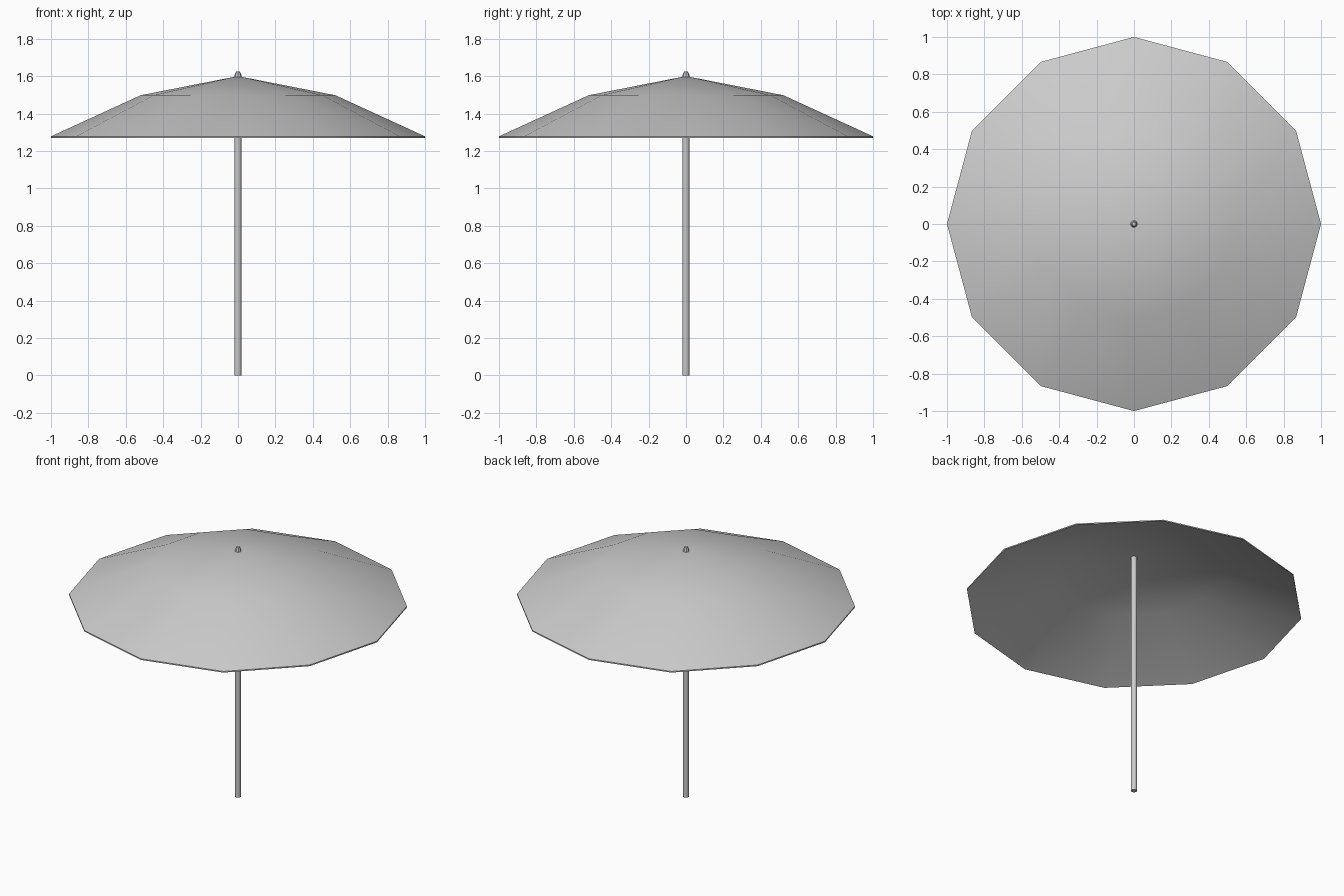
import bpy, bmesh
from math import cos, sin, pi, radians

if "Cube" in bpy.data.objects:
    bpy.data.objects.remove(bpy.data.objects["Cube"])


def lathe(name, profile, sides, angle):
    """Revolve (radius, z) points around the z axis; radius 0 makes a pole point."""
    bm = bmesh.new()
    rings = []
    for r, z in profile:
        n = 1 if r == 0 else sides
        rings.append([bm.verts.new((r * cos(2 * pi * i / sides),
                                    r * sin(2 * pi * i / sides), z)) for i in range(n)])
    for a, b in zip(rings, rings[1:]):
        for i in range(sides):
            j = (i + 1) % sides
            loop = [a[i % len(a)], a[j % len(a)], b[j % len(b)], b[i % len(b)]]
            bm.faces.new(list(dict.fromkeys(loop)))
    bmesh.ops.recalc_face_normals(bm, faces=bm.faces)
    mesh = bpy.data.meshes.new(name)
    bm.to_mesh(mesh)
    bm.free()
    obj = bpy.data.objects.new(name, mesh)
    bpy.context.collection.objects.link(obj)
    bpy.ops.object.select_all(action='DESELECT')
    obj.select_set(True)
    bpy.context.view_layer.objects.active = obj
    bpy.ops.object.shade_smooth_by_angle(angle=radians(angle))
    return obj


# Thin twelve-sided canopy: outer skin, rim, then underside
lathe("canopy", [(0, 1.6), (0.52, 1.498), (1, 1.278),
                 (1, 1.27), (0.52, 1.49), (0, 1.592)], 12, 35)

# Pole running from the ground up to the canopy peak
lathe("pole", [(0, 0), (0.018, 0), (0.018, 1.597), (0, 1.597)], 12, 40)

# Small rounded finial on the peak
lathe("finial", [(0, 1.59), (0.019, 1.59), (0.019, 1.605),
                 (0.010, 1.625), (0, 1.625)], 8, 30)
